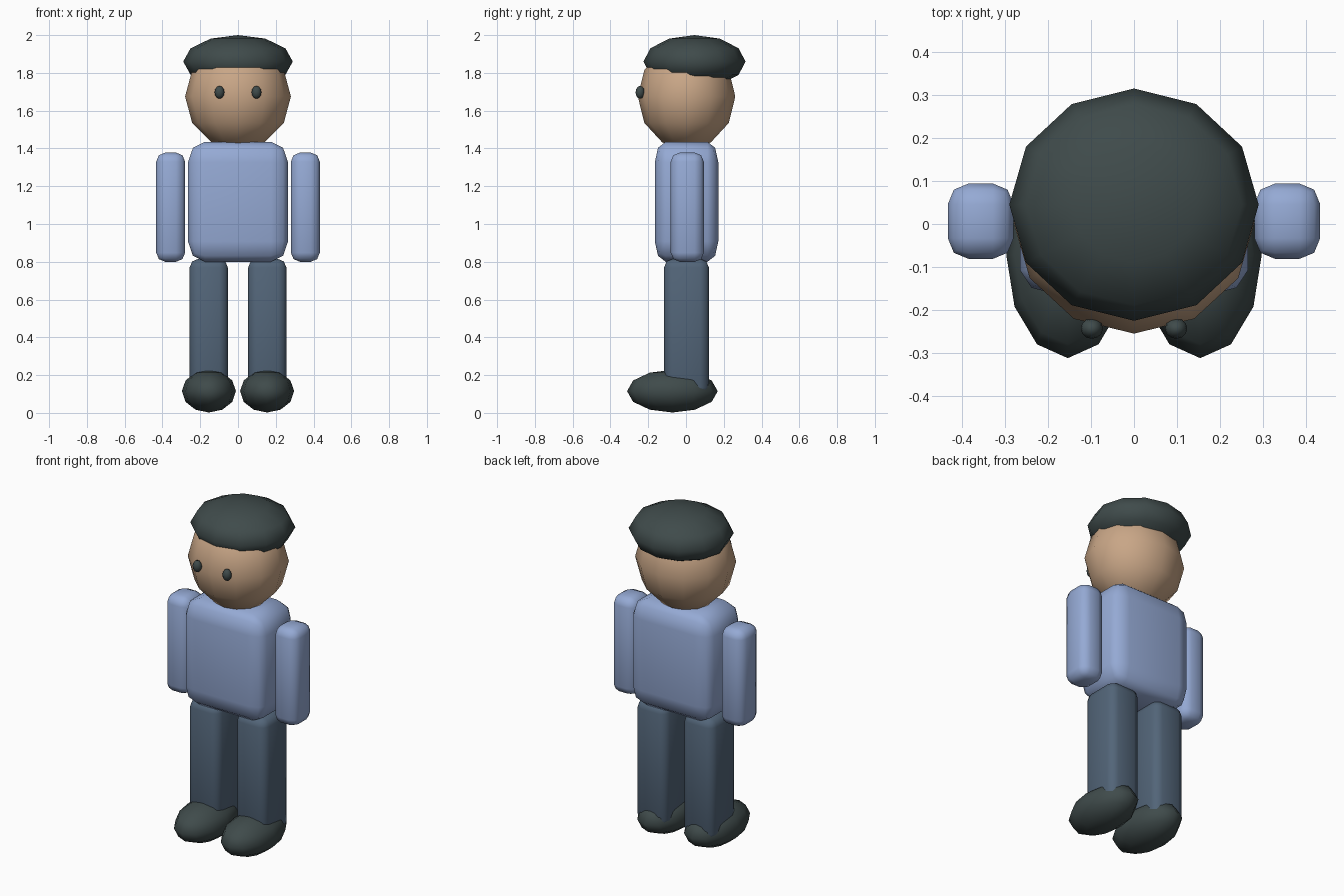
import bpy
import bmesh
from mathutils import Matrix, Vector

if "Cube" in bpy.data.objects:
    bpy.data.objects.remove(bpy.data.objects["Cube"])


def material(name, rgb):
    m = bpy.data.materials.new(name)
    m.diffuse_color = (*rgb, 1)
    m.use_nodes = True
    m.node_tree.nodes["Principled BSDF"].inputs["Base Color"].default_value = m.diffuse_color
    return m


SKIN = material("skin", (0.58, 0.38, 0.24))
SHIRT = material("shirt", (0.30, 0.40, 0.66))
TROUSERS = material("trousers", (0.085, 0.13, 0.19))
DARK = material("dark", (0.05, 0.07, 0.07))


def finish(name, bm, mat):
    for f in bm.faces:
        f.smooth = True
    me = bpy.data.meshes.new(name)
    bm.to_mesh(me)
    bm.free()
    me.materials.append(mat)
    ob = bpy.data.objects.new(name, me)
    bpy.context.collection.objects.link(ob)
    return ob


def ball(name, centre, radii, mat):
    """Low-poly ellipsoid, 12 segments by 6 rings."""
    bm = bmesh.new()
    bmesh.ops.create_uvsphere(bm, u_segments=12, v_segments=6, radius=1)
    bmesh.ops.transform(bm, verts=bm.verts,
                        matrix=Matrix.Translation(centre) @ Matrix.Diagonal((*radii, 1)))
    return finish(name, bm, mat)


def block(name, lo, hi, bevel, mat, proportional=False):
    """Rounded box between two corners; a proportional bevel stretches with the box."""
    lo, hi = Vector(lo), Vector(hi)
    size = Matrix.Diagonal((*(hi - lo), 1))
    bm = bmesh.new()
    bmesh.ops.create_cube(bm, size=1)
    if not proportional:
        bmesh.ops.transform(bm, verts=bm.verts, matrix=size)
    bmesh.ops.bevel(bm, geom=bm.edges[:], offset=bevel, segments=2,
                    profile=0.5, affect='EDGES')
    if proportional:
        bmesh.ops.transform(bm, verts=bm.verts, matrix=size)
    bmesh.ops.translate(bm, verts=bm.verts, vec=(lo + hi) / 2)
    return finish(name, bm, mat)


# Head and hair cap
ball("head", (0, 0.003, 1.675), (0.28, 0.258, 0.28), SKIN)
ball("hair", (0, 0.045, 1.86), (0.29, 0.27, 0.14), DARK)

# Torso
block("torso", (-0.265, -0.165, 0.80), (0.265, 0.171, 1.435), 0.17, SHIRT, True)

# Paired parts
for side, s in (("left", 1), ("right", -1)):
    ball(side + "_eye", (s * 0.098, -0.243, 1.697), (0.026, 0.024, 0.034), DARK)
    ball(side + "_shoe", (s * 0.154, -0.072, 0.115), (0.143, 0.24, 0.113), DARK)
    arm_x = sorted((s * 0.28, s * 0.433))
    block(side + "_arm", (arm_x[0], -0.081, 0.80), (arm_x[1], 0.094, 1.378), 0.048, SHIRT)
    leg_x = sorted((s * 0.054, s * 0.256))
    block(side + "_leg", (leg_x[0], -0.116, 0.09), (leg_x[1], 0.121, 0.815), 0.045, TROUSERS)
